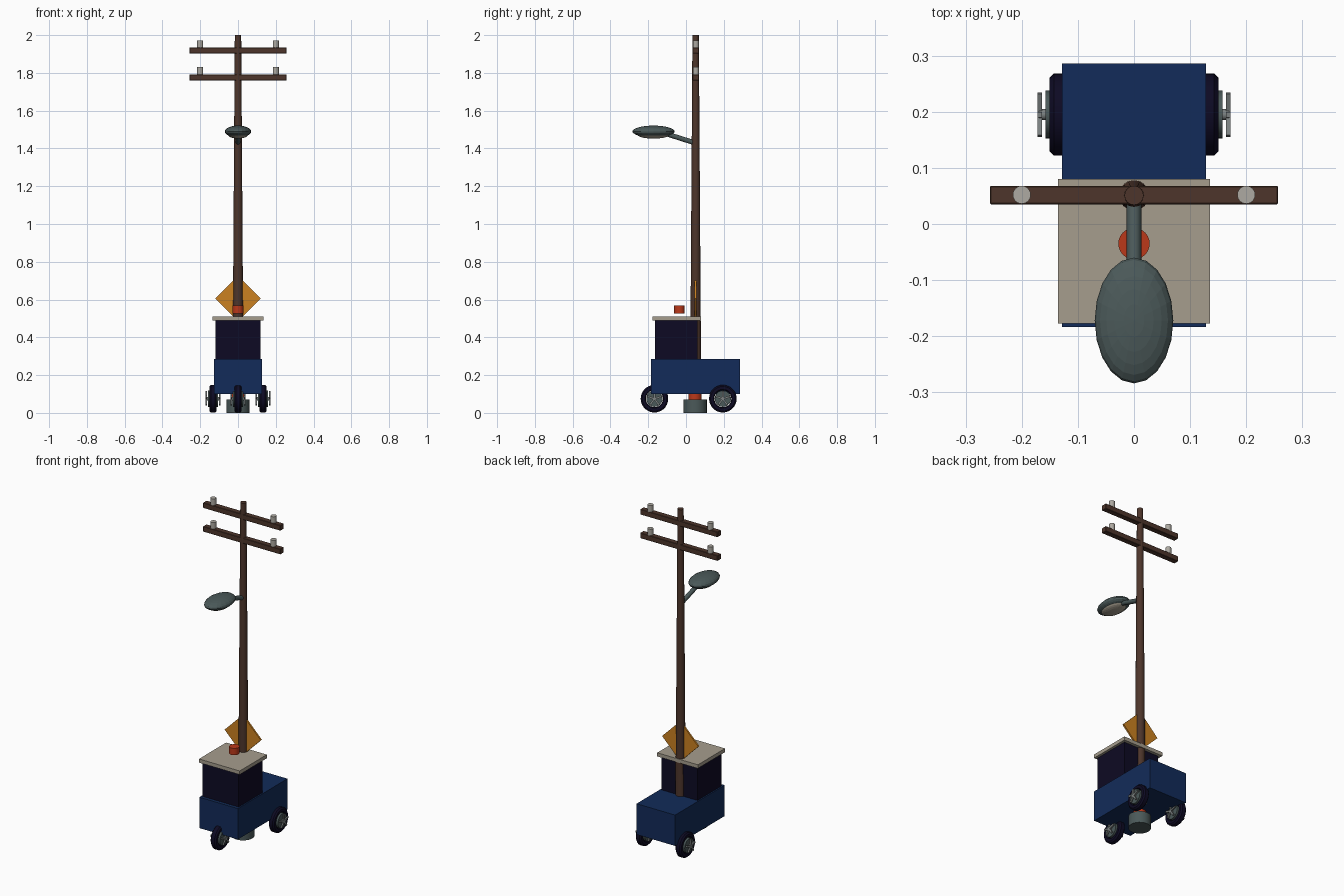
import bpy, math
from mathutils import Vector

if "Cube" in bpy.data.objects:
    bpy.data.objects.remove(bpy.data.objects["Cube"], do_unlink=True)


def material(name, r, g, b):
    m = bpy.data.materials.new(name)
    m.use_nodes = True
    m.diffuse_color = (r, g, b, 1)
    bsdf = next(n for n in m.node_tree.nodes if n.type == 'BSDF_PRINCIPLED')
    bsdf.inputs["Base Color"].default_value = (r, g, b, 1)
    return m


NAVY = material("navy blue", 0.006, 0.024, 0.10)
DARK = material("dark navy", 0.004, 0.003, 0.017)
BEIGE = material("warm beige", 0.38, 0.34, 0.27)
WOOD = material("brown wood", 0.075, 0.036, 0.024)
STEEL = material("slate grey", 0.07, 0.10, 0.10)
HUB = material("wheel grey", 0.20, 0.22, 0.22)
CERAMIC = material("pale ceramic", 0.42, 0.40, 0.36)
ORANGE = material("sign orange", 0.60, 0.22, 0.015)
RED = material("beacon red", 0.50, 0.04, 0.01)


def finish(name, mat, smooth=False):
    ob = bpy.context.object
    ob.name = name
    ob.data.materials.append(mat)
    if smooth:
        bpy.ops.object.shade_smooth_by_angle(angle=math.radians(35))
    return ob


def box(name, mat, lo, hi, bevel=0):
    lo, hi = Vector(lo), Vector(hi)
    bpy.ops.mesh.primitive_cube_add(size=1, location=(lo + hi) / 2)
    ob = finish(name, mat)
    ob.scale = hi - lo
    bpy.ops.object.transform_apply(location=False, rotation=False)
    if bevel:
        mod = ob.modifiers.new("edge", 'BEVEL')
        mod.width, mod.segments = bevel, 1
    return ob


def rod(name, mat, a, b, r1, r2=None, sides=24):
    """Straight round or tapered bar between two points."""
    a, b = Vector(a), Vector(b)
    bpy.ops.mesh.primitive_cone_add(vertices=sides, radius1=r1, radius2=r1 if r2 is None else r2,
                                    depth=(b - a).length, location=(a + b) / 2,
                                    rotation=(b - a).to_track_quat('Z', 'Y').to_euler())
    return finish(name, mat, True)


def lathe_x(name, mat, centre, profile, sides=28):
    """Spin (x offset, radius) pairs around the x axis."""
    n = len(profile)
    verts = [(x, r * math.cos(t), r * math.sin(t))
             for t in (2 * math.pi * i / sides for i in range(sides)) for x, r in profile]
    faces = [(i * n + j, i * n + (j + 1) % n, (i + 1) % sides * n + (j + 1) % n, (i + 1) % sides * n + j)
             for i in range(sides) for j in range(n)]
    me = bpy.data.meshes.new(name)
    me.from_pydata(verts, [], faces)
    ob = bpy.data.objects.new(name, me)
    bpy.context.collection.objects.link(ob)
    ob.location = centre
    bpy.ops.object.select_all(action='DESELECT')
    bpy.context.view_layer.objects.active = ob
    ob.select_set(True)
    return finish(name, mat, True)


def wheel(name, x, y, z=0.075):
    """Tyre with a rim disc and a raised spoked cap on each side."""
    lathe_x(name + "_tyre", DARK, (x, y, z),
            [(-0.012, 0.045), (-0.019, 0.05), (-0.019, 0.065), (-0.011, 0.073),
             (0.011, 0.073), (0.019, 0.065), (0.019, 0.05), (0.012, 0.045)])
    rod(name + "_rim", STEEL, (x - 0.026, y, z), (x + 0.026, y, z), 0.043)
    rod(name + "_axle", HUB, (x - 0.037, y, z), (x + 0.037, y, z), 0.010, sides=12)
    for side in (-1, 1):
        for k in range(5):
            t = math.pi / 2 + k * math.tau / 5
            ob = box(name + "_spoke", HUB, (-0.004, -0.005, 0), (0.004, 0.005, 0.04))
            ob.location = (x + side * 0.036, y + 0.02 * math.cos(t), z + 0.02 * math.sin(t))
            ob.rotation_euler.x = t - math.pi / 2


# Cart
box("cart_body", NAVY, (-0.128, -0.184, 0.10), (0.128, 0.286, 0.285))
box("cabin", DARK, (-0.12, -0.165, 0.285), (0.12, 0.062, 0.49))
box("roof", BEIGE, (-0.135, -0.177, 0.488), (0.135, 0.08, 0.51))
rod("beacon", RED, (0, -0.035, 0.527), (0, -0.035, 0.568), 0.028)
wheel("left_rear_wheel", 0.132, 0.195)
wheel("right_rear_wheel", -0.132, 0.195)
wheel("front_wheel", 0, -0.167)

# Ground foot
rod("foot", STEEL, (0, 0.048, 0), (0, 0.048, 0.07), 0.062)
rod("foot_collar", RED, (0, 0.048, 0.07), (0, 0.048, 0.11), 0.035)

# Utility pole
rod("pole", WOOD, (0, 0.051, 0.2), (0, 0.051, 2.0), 0.029, 0.017, 16)
for z in (1.76, 1.902):
    box("crossarm", WOOD, (-0.257, 0.035, z), (0.257, 0.068, z + 0.032), 0.002)
    for x in (-0.2, 0.2):
        rod("insulator", CERAMIC, (x, 0.052, z + 0.03), (x, 0.052, z + 0.07), 0.016)

# Diamond sign
sign = box("diamond_sign", ORANGE, (-0.085, -0.005, -0.085), (0.085, 0.005, 0.085))
sign.location = (0, 0.05, 0.605)
sign.rotation_euler.y = math.pi / 4

# Street lamp
rod("lamp_arm", STEEL, (0, 0.045, 1.43), (0, -0.10, 1.476), 0.013, sides=12)


def ellipsoid(name, mat, z, size):
    bpy.ops.mesh.primitive_uv_sphere_add(segments=20, ring_count=12, radius=1, location=(0, -0.172, z))
    ob = finish(name, mat)
    ob.scale = size
    bpy.ops.object.transform_apply(location=False, rotation=False)


ellipsoid("lamp_head", STEEL, 1.49, (0.07, 0.112, 0.031))
ellipsoid("lamp_lens", BEIGE, 1.473, (0.052, 0.085, 0.021))
